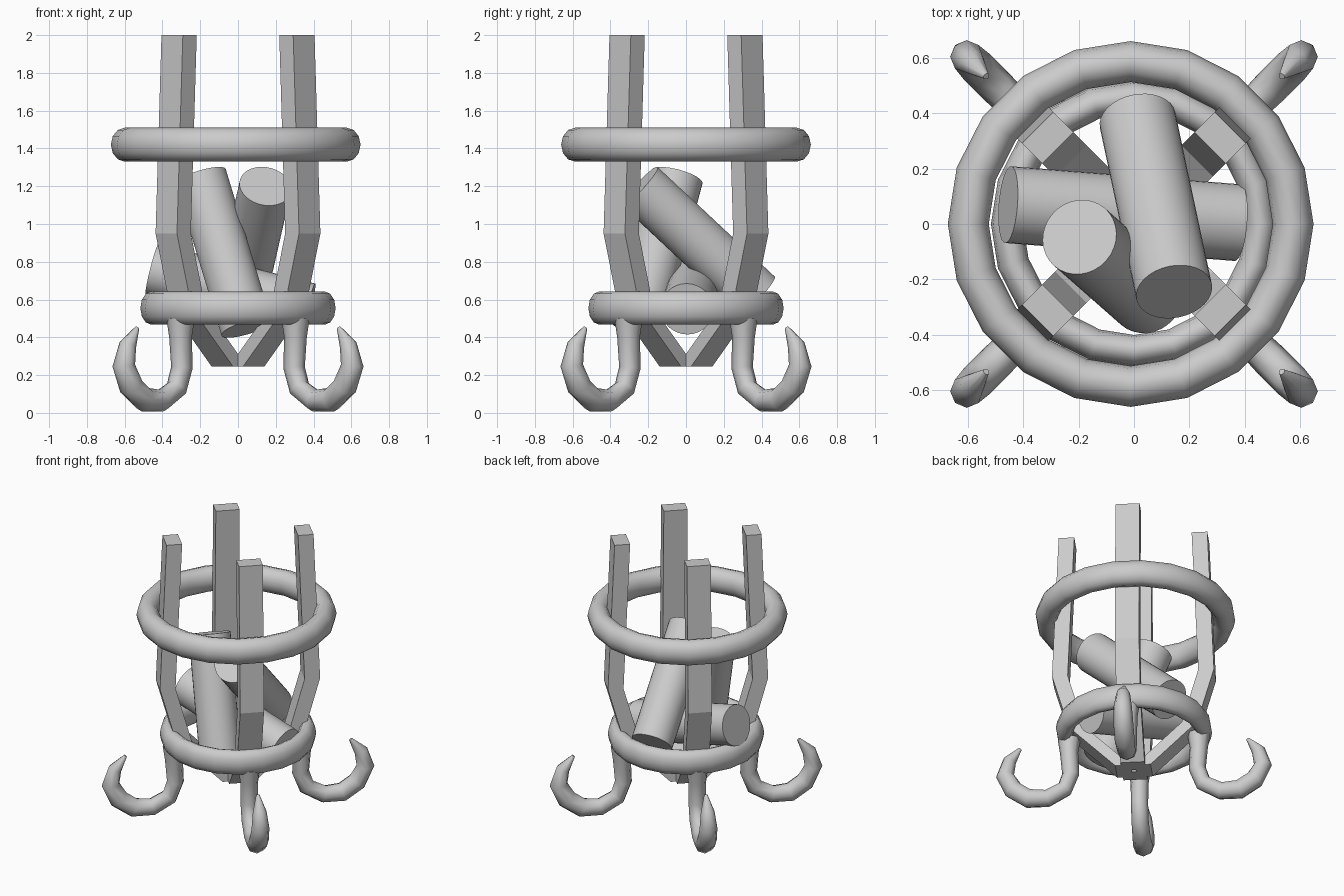
import bpy, bmesh
from math import sin, cos, pi, radians, sqrt
from mathutils import Vector, Matrix

if "Cube" in bpy.data.objects:
    bpy.data.objects.remove(bpy.data.objects["Cube"])


def finish(name, bm, angle=None):
    bmesh.ops.recalc_face_normals(bm, faces=bm.faces)
    me = bpy.data.meshes.new(name)
    bm.to_mesh(me)
    bm.free()
    ob = bpy.data.objects.new(name, me)
    bpy.context.collection.objects.link(ob)
    if angle:
        bpy.ops.object.select_all(action='DESELECT')
        ob.select_set(True)
        bpy.context.view_layer.objects.active = ob
        bpy.ops.object.shade_smooth_by_angle(angle=radians(angle))
    return ob


def loft(name, sections, angle=None, closed=False):
    """Skin a list of equal-sized point loops."""
    bm = bmesh.new()
    loops = [[bm.verts.new(p) for p in s] for s in sections]
    pairs = list(zip(loops, loops[1:]))
    if closed:
        pairs.append((loops[-1], loops[0]))
    else:
        bm.faces.new(loops[0])
        bm.faces.new(loops[-1])
    for a, b in pairs:
        for i in range(len(a)):
            j = (i + 1) % len(a)
            bm.faces.new((a[i], a[j], b[j], b[i]))
    return finish(name, bm, angle)


def ring(name, cx, z, major, rh, rv, seg=20, sides=12):
    """Torus with an oval cross-section."""
    sections = []
    for k in range(seg):
        a = 2 * pi * k / seg
        sections.append([(cx + (major + rh * cos(t)) * cos(a),
                          (major + rh * cos(t)) * sin(a), z + rv * sin(t))
                         for t in [2 * pi * i / sides for i in range(sides)]])
    loft(name, sections, 50, closed=True)


def log(name, top, bottom, r=0.139):
    top, bottom = Vector(top), Vector(bottom)
    axis = top - bottom
    bm = bmesh.new()
    m = Matrix.Translation((top + bottom) / 2) @ axis.to_track_quat('Z', 'Y').to_matrix().to_4x4()
    bmesh.ops.create_cone(bm, cap_ends=True, segments=32, radius1=r, radius2=r,
                          depth=axis.length, matrix=m)
    finish(name, bm, 40)


# Two hoops
ring("upper_hoop", -0.012, 1.42, 0.587, 0.074, 0.09)
ring("lower_hoop", 0.0, 0.555, 0.459, 0.058, 0.088)

# Bent uprights: (distance along diagonal, height)
bar_path = [(0.065, 0.245), (0.375, 0.555), (0.485, 0.95), (0.441, 2.0)]
T, D = 0.08, 0.052
# Hook feet: (distance along diagonal, height, thickness radius)
hook_path = [(0.43, 0.50, 0.075), (0.43, 0.40, 0.06), (0.42, 0.24, 0.057),
             (0.46, 0.13, 0.057), (0.575, 0.065, 0.06), (0.70, 0.070, 0.066),
             (0.80, 0.14, 0.066), (0.855, 0.25, 0.06), (0.825, 0.36, 0.046),
             (0.755, 0.45, 0.012)]

for k in range(4):
    a = pi / 4 + k * pi / 2
    rad = Vector((cos(a), sin(a), 0))
    tan = Vector((-sin(a), cos(a), 0))
    up = Vector((0, 0, 1))

    loft(f"upright_{k + 1}",
         [[rad * (R + i * D) + tan * (j * T) + up * z
           for i, j in ((-1, -1), (1, -1), (1, 1), (-1, 1))] for R, z in bar_path])

    sections = []
    for n, (R, z, r) in enumerate(hook_path):
        p = hook_path[max(n - 1, 0)]
        q = hook_path[min(n + 1, len(hook_path) - 1)]
        d = Vector((q[0] - p[0], q[1] - p[1])).normalized()
        normal = rad * -d.y + up * d.x
        centre = rad * R + up * z
        sections.append([centre + normal * (r * cos(t)) + tan * (r * sin(t))
                         for t in [2 * pi * i / 8 for i in range(8)]])
    loft(f"hook_foot_{k + 1}", sections, 50)

# Logs leaning in the basket
log("log_slanted", (0.145, -0.245, 1.20), (0.013, 0.375, 0.62))
log("log_lying", (-0.455, 0.07, 0.76), (0.375, 0.005, 0.55))
log("log_steep", (-0.197, -0.047, 1.25), (0.045, -0.26, 0.45))
